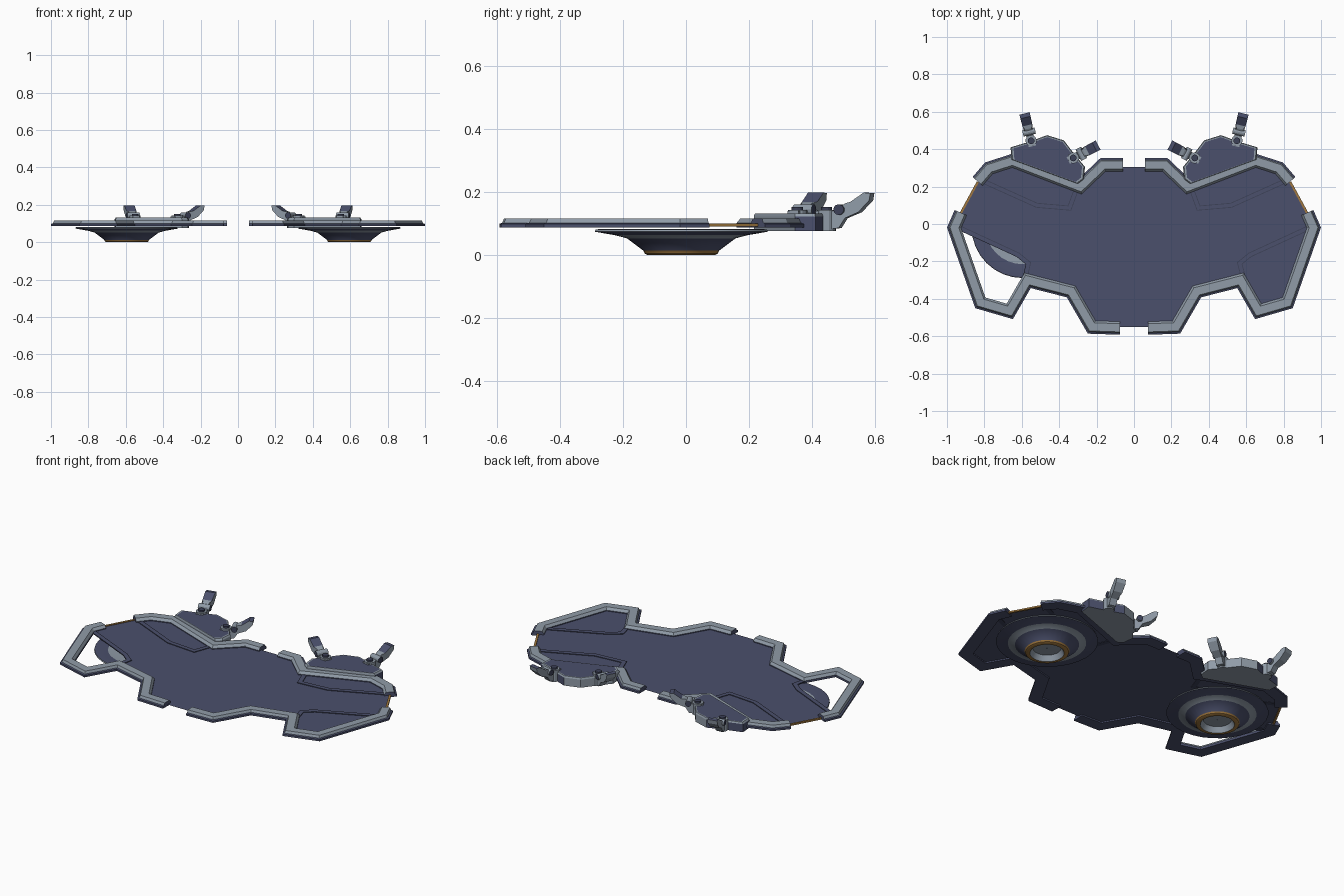
import bpy, bmesh, math
from mathutils import Vector

if "Cube" in bpy.data.objects:
    bpy.data.objects.remove(bpy.data.objects["Cube"])


def mat(name, c):
    m = bpy.data.materials.new(name)
    m.diffuse_color = (*c, 1)
    m.use_nodes = True
    m.node_tree.nodes["Principled BSDF"].inputs["Base Color"].default_value = m.diffuse_color
    return m


NAVY = mat("navy", (0.07, 0.08, 0.15))
GREY = mat("blue_grey", (0.28, 0.33, 0.39))
DARK = mat("dark_navy", (0.045, 0.052, 0.095))
TAN = mat("tan_trim", (0.36, 0.19, 0.05))
MATS = [NAVY, GREY, DARK, TAN]


def make(name, verts, faces, mids, mirror=True, smooth=False, closed=True):
    me = bpy.data.meshes.new(name)
    me.from_pydata(verts, [], faces)
    for m in MATS:
        me.materials.append(m)
    for p, i in zip(me.polygons, mids):
        p.material_index = i
        p.use_smooth = smooth
    if closed:
        bm = bmesh.new()
        bm.from_mesh(me)
        bmesh.ops.recalc_face_normals(bm, faces=bm.faces)
        bm.to_mesh(me)
        bm.free()
    if smooth:
        me.set_sharp_from_angle(angle=math.radians(30))
    ob = bpy.data.objects.new(name, me)
    bpy.context.collection.objects.link(ob)
    if mirror:
        ob.modifiers.new("mirror", 'MIRROR')
    return ob


def offset(path, d):
    # mitred offset to the left of the travel direction
    out = []
    ps = [Vector(p) for p in path]
    for i, p in enumerate(ps):
        a = (p - ps[i - 1]).normalized() if i else None
        b = (ps[i + 1] - p).normalized() if i < len(ps) - 1 else None
        a, b = a or b, b or a
        na, nb = Vector((-a.y, a.x)), Vector((-b.y, b.x))
        n = (na + nb).normalized()
        out.append(p + n * d / n.dot(na))
    return out


def sweep(name, path, prof, mirror=True):
    # prof: (sideways offset, z, material of the face to the next point)
    n, k = len(path), len(prof)
    rows = [offset(path, d) for d, z, m in prof]
    verts = [(rows[j][i].x, rows[j][i].y, prof[j][1]) for i in range(n) for j in range(k)]
    faces, mids = [], []
    for i in range(n - 1):
        for j in range(k):
            q = (j + 1) % k
            faces.append((i * k + j, i * k + q, (i + 1) * k + q, (i + 1) * k + j))
            mids.append(prof[j][2])
    faces += [tuple(range(k)), tuple((n - 1) * k + j for j in range(k))]
    mids += [0, 0]
    return make(name, verts, faces, mids, mirror)


def lathe(name, cx, cy, prof, seg=32):
    # closed ring profile: (radius, z, material)
    k = len(prof)
    verts = [(cx + r * math.cos(2 * math.pi * i / seg), cy + r * math.sin(2 * math.pi * i / seg), z)
             for i in range(seg) for r, z, m in prof]
    faces, mids = [], []
    for i in range(seg):
        a, b = i * k, (i + 1) % seg * k
        for j in range(k):
            q = (j + 1) % k
            faces.append((a + j, a + q, b + q, b + j))
            mids.append(prof[j][2])
    return make(name, verts, faces, mids, True, True)


# deck: single-sheet panel, with the left front corner cut out
top = [(0, .305), (.165, .305), (.29, .2), (.65, .335), (.775, .295), (.835, .225), (.925, .06)]
low = [(.575, -.3), (.335, -.36), (.225, -.55), (0, -.55)]
corner = [(.95, -.02), (.82, -.42), (.665, -.465)]
cut = [(.935, -.02), (.62, -.165), (.565, -.21)]
right = top + corner + low
left = [(-x, y) for x, y in top + cut + low]
outline = right + left[::-1][1:-1]
make("deck", [(x, y, .095) for x, y in outline[::-1]], [tuple(range(len(outline)))], [0], False, closed=False)

# rails round the rim
rail = [(.037, .087, 0), (.037, .098, 0), (.028, .1, 0), (.022, .115, 1), (-.022, .115, 1),
        (-.028, .107, 1), (-.033, .1, 0), (-.033, .087, 0)]
rail[3] = (.022, .115, 1)
rail[2] = (.028, .101, 1)
back = [(.06, .315), (.165, .315), (.288, .198), (.65, .337), (.775, .297), (.835, .227)]
front = [(.925, .06), (.96, -.02), (.82, -.42), (.665, -.465), (.57, -.3), (.335, -.36), (.225, -.55), (.075, -.555)]
sweep("back_rail", back, rail)
sweep("front_rail", front, rail)

# panel seams and tan edge strips
seam = [(.013, .093, 2), (.013, .0985, 2), (.009, .0985, 0), (-.009, .0985, 2), (-.013, .0985, 2), (-.013, .093, 2)]
sweep("back_panel_seam", [(.31, .18), (.345, .085), (.52, .1), (.82, .235)], seam)
sweep("front_panel_seam", cut + [(.615, -.4)], seam, False)
sweep("cutout_seam", [(-x, y) for x, y in cut + [(.58, -.28)]], seam, False)
sweep("tan_edge", [(.835, .225), (.925, .06)],
      [(.006, .09, 3), (.006, .099, 3), (-.006, .099, 3), (-.006, .09, 3)])

# hover discs underneath
lathe("hover_disc", .595, -.015, [
    (.262, .081, 0), (.272, .08, 1), (.274, .073, 0), (.21, .062, 1), (.172, .052, 0),
    (.12, .013, 3), (.116, .004, 3), (.108, 0, 3), (.092, 0, 1), (.075, .03, 1),
    (.002, .03, 0), (.002, .07, 0), (.125, .07, 1), (.2, .074, 0)])

# foot pads behind the back rail
pad = [(.655, .345), (.66, .41), (.56, .44), (.465, .475), (.375, .447), (.32, .375),
       (.262, .305), (.268, .24), (.3, .215)]
c = Vector((.46, .34))
n = len(pad)
levels = [(1, .075), (1, .122), (.97, .131), (.92, .131)]
verts = [(c.x + (x - c.x) * s, c.y + (y - c.y) * s, z) for s, z in levels for x, y in pad]
faces, mids = [tuple(range(n)), tuple(3 * n + i for i in range(n))], [1, 0]
for l in range(3):
    for i in range(n):
        j = (i + 1) % n
        faces.append((l * n + i, l * n + j, (l + 1) * n + j, (l + 1) * n + i))
        mids.append(0 if l == 0 and i < 3 else 1)
make("side_pad", verts, faces, mids)

# clamp fingers: side profile (u, z, half width), extruded sideways
finger = [(-.03, .075, .02), (.045, .085, .02), (.065, .116, .02), (.11, .135, .026), (.146, .172, .028),
          (.15, .195, .028), (.128, .197, .028), (.085, .168, .027), (.066, .163, .018),
          (.045, .15, .018), (.028, .138, .02), (-.03, .138, .02)]


def clamp(name, px, py, dx, dy):
    d = Vector((dx, dy)).normalized()
    s = Vector((-d.y, d.x))

    def at(u, w, z):
        p = Vector((px, py)) + d * u + s * w
        return (p.x, p.y, z)
    k = len(finger)
    verts = [at(u, w * sg, z) for sg in (1, -1) for u, z, w in finger]
    faces = [tuple(range(k)), tuple(range(k, 2 * k))]
    mids = [1, 1]
    for i in range(k):
        j = (i + 1) % k
        faces.append((i, j, k + j, k + i))
        mids.append(0 if i in (5, 6) else 1)
    make(name + "_finger", verts, faces, mids)
    m = 12
    ring = [(math.cos(2 * math.pi * i / m), math.sin(2 * math.pi * i / m)) for i in range(m)]
    caps = [tuple(range(m)), tuple(range(m, 2 * m))]
    sides = [(i, (i + 1) % m, m + (i + 1) % m, m + i) for i in range(m)]
    # hinge pin across the finger, collar and knob at its root
    make(name + "_hinge", [at(.048 + .017 * a, w, .143 + .017 * b) for w in (-.034, .034) for a, b in ring],
         caps + sides, [2, 2] + [1] * m)
    make(name + "_collar", [at(.03 * a, .03 * b, z) for z in (.075, .142) for a, b in ring],
         caps + sides, [1] * (m + 2))
    make(name + "_knob", [at(.018 * a, .018 * b, z) for z in (.14, .152) for a, b in ring],
         caps + sides, [2] * (m + 2))


clamp("outer_clamp", .55, .445, .035, .145)
clamp("inner_clamp", .325, .353, -.13, .067)
